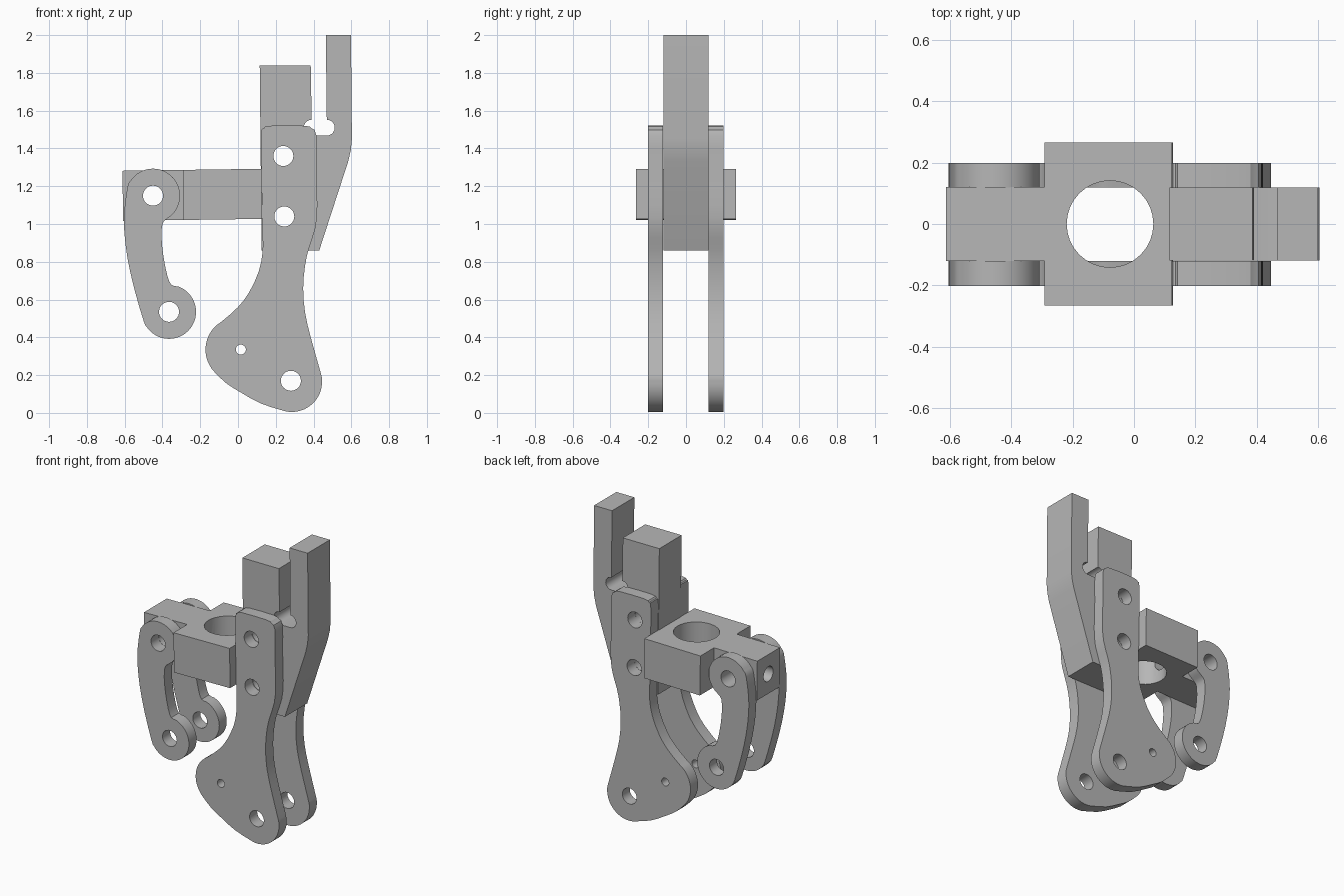
import bpy, bmesh
from math import cos, sin, radians
from mathutils import Matrix, Vector

cube = bpy.data.objects.get("Cube")
if cube:
    bpy.data.objects.remove(cube, do_unlink=True)

GREY = 0.47
metal = bpy.data.materials.new("plain grey")
metal.use_nodes = True
metal.diffuse_color = (GREY, GREY, GREY, 1)
metal.node_tree.nodes["Principled BSDF"].inputs["Base Color"].default_value = (GREY, GREY, GREY, 1)


def arc(cx, cz, r, start, end, steps=10):
    angles = [radians(start + (end - start) * i / steps) for i in range(steps + 1)]
    return [(cx + r * cos(a), cz + r * sin(a)) for a in angles]


def smooth(points):
    """Round a closed outline by adding a curved midpoint to every edge."""
    result, n = [], len(points)
    for i in range(n):
        a, b, c, d = [Vector(points[(i + k) % n]) for k in (-1, 0, 1, 2)]
        result += [b, (9 * (b + c) - a - d) / 16]
    return result


def prism(name, outline, low, high, axis="Y"):
    """Extrude an outline along Y (outline is x, z) or Z (outline is x, y)."""
    def place(p, depth):
        return (p[0], depth, p[1]) if axis == "Y" else (p[0], p[1], depth)
    bm = bmesh.new()
    face = bm.faces.new([bm.verts.new(place(p, low)) for p in outline])
    grown = bmesh.ops.extrude_face_region(bm, geom=[face])
    moved = [v for v in grown["geom"] if isinstance(v, bmesh.types.BMVert)]
    bmesh.ops.translate(bm, verts=moved, vec=Vector(place((0, 0), high - low)))
    bmesh.ops.recalc_face_normals(bm, faces=bm.faces)
    mesh = bpy.data.meshes.new(name)
    bm.to_mesh(mesh)
    bm.free()
    mesh.materials.append(metal)
    obj = bpy.data.objects.new(name, mesh)
    bpy.context.collection.objects.link(obj)
    return obj


def activate(obj):
    bpy.ops.object.select_all(action="DESELECT")
    obj.select_set(True)
    bpy.context.view_layer.objects.active = obj


def drill(obj, centre, radius, axis="Y", length=1.0):
    """Cut a round hole through an object."""
    turn = {"X": Matrix.Rotation(radians(90), 4, "Y"),
            "Y": Matrix.Rotation(radians(90), 4, "X"),
            "Z": Matrix.Identity(4)}[axis]
    bm = bmesh.new()
    bmesh.ops.create_cone(bm, cap_ends=True, segments=32, radius1=radius, radius2=radius,
                          depth=length, matrix=Matrix.Translation(centre) @ turn)
    mesh = bpy.data.meshes.new("drill")
    bm.to_mesh(mesh)
    bm.free()
    mesh.materials.append(metal)
    cutter = bpy.data.objects.new("drill", mesh)
    cutter.hide_render = True
    bpy.context.collection.objects.link(cutter)
    mod = obj.modifiers.new("hole", "BOOLEAN")
    mod.operation, mod.solver, mod.object = "DIFFERENCE", "EXACT", cutter
    activate(obj)
    bpy.ops.object.modifier_apply(modifier=mod.name)
    bpy.data.objects.remove(cutter, do_unlink=True)


def finish(obj):
    activate(obj)
    bpy.ops.object.shade_smooth_by_angle(angle=radians(30))


PIN = 0.053
ARM, WIDE = 0.12, 0.265           # half widths
link_top, link_low = (-0.45, 1.15), (-0.365, 0.535)
plate_pins = [(0.24, 1.36), (0.245, 1.04)]

# Cross-shaped bracket, slightly tilted, with a large vertical bore
half = [(-0.61, ARM), (-0.29, ARM), (-0.29, WIDE), (0.125, WIDE)]
bracket = prism("bracket", half + [(x, -y) for x, y in reversed(half)], 1.022, 1.287, "Z")
pivot = Vector((-0.24, 0, 1.15))
bracket.data.transform(Matrix.Translation(pivot) @ Matrix.Rotation(radians(-0.8), 4, "Y")
                       @ Matrix.Translation(-pivot))
drill(bracket, (-0.078, 0, 1.15), 0.141, "Z")
drill(bracket, (link_top[0], 0, link_top[1]), PIN)
drill(bracket, (-0.45, 0, 1.15), 0.05, "X", 0.5)
finish(bracket)

# Upright with a forked top and a rounded slot
slot_z = 1.51
upright_outline = ([(0.125, 0.86), (0.115, 1.84), (0.385, 1.84), (0.39, 1.55)]
                   + arc(0.39, slot_z, 0.042, 90, 270)
                   + arc(0.47, slot_z, 0.042, -90, 90)
                   + [(0.465, 2), (0.598, 2), (0.603, 1.45), (0.597, 1.39), (0.583, 1.33),
                      (0.43, 0.86)])
upright = prism("forked_upright", upright_outline, -0.118, 0.118)
for x, z in plate_pins:
    drill(upright, (x, 0, z), PIN)
finish(upright)

# Outlines of the side plates and links
plate_outline = smooth(
    [(0.135, 1.505), (0.122, 1.47), (0.125, 1.2), (0.13, 0.95), (0.13, 0.85), (0.11, 0.75),
     (0.06, 0.64), (0, 0.56)]
    + arc(0, 0.335, 0.172, 120, 225)
    + [(-0.06, 0.155), (0.02, 0.105), (0.12, 0.05)]
    + arc(0.285, 0.165, 0.16, 250, 375)
    + [(0.385, 0.4), (0.355, 0.53), (0.345, 0.66), (0.355, 0.78), (0.375, 0.87),
       (0.41, 0.98), (0.42, 1.1), (0.415, 1.3), (0.415, 1.47), (0.39, 1.507), (0.35, 1.52),
       (0.17, 1.52)])
link_outline = smooth(
    arc(*link_top, 0.143, -60, 160, 16)
    + [(-0.602, 1.07), (-0.602, 0.96), (-0.585, 0.82), (-0.55, 0.66)]
    + arc(*link_low, 0.143, 200, 445, 16)
    + [(-0.375, 0.73), (-0.395, 0.83), (-0.405, 0.93), (-0.4, 1.0)])

# Front and back pairs
for side, low, high in (("front", -0.202, -0.121), ("back", 0.119, 0.198)):
    mid = (low + high) / 2
    plate = prism(side + "_side_plate", plate_outline, low, high)
    for x, z in plate_pins + [(0.28, 0.17)]:
        drill(plate, (x, mid, z), PIN, length=0.2)
    drill(plate, (0.015, mid, 0.335), PIN / 2, length=0.2)
    finish(plate)

    link = prism(side + "_curved_link", link_outline, low, high)
    for x, z in (link_top, link_low):
        drill(link, (x, mid, z), PIN, length=0.2)
    finish(link)
